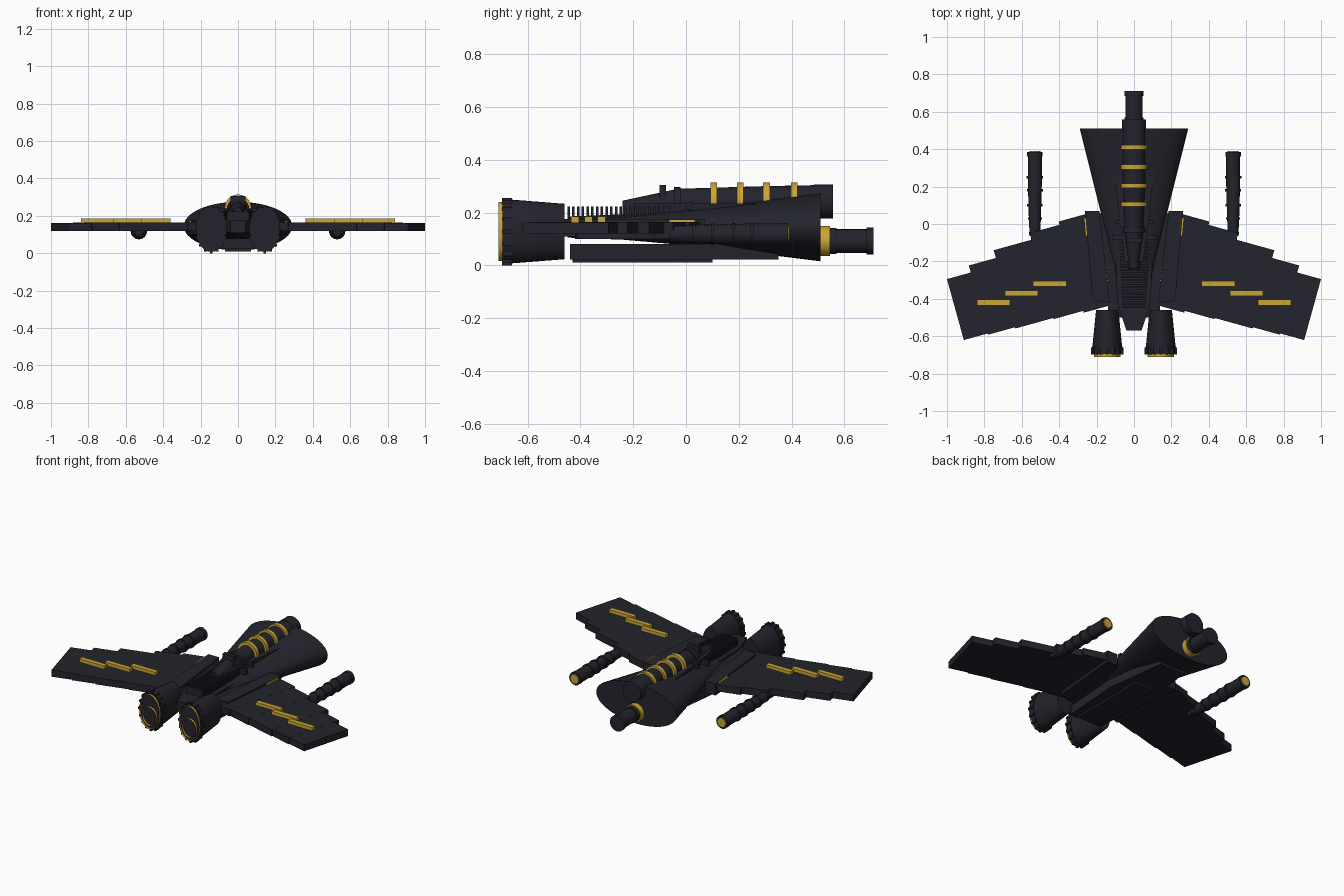
import bpy, bmesh, math
from mathutils import Matrix, Vector

if "Cube" in bpy.data.objects:
    bpy.data.objects.remove(bpy.data.objects["Cube"])


def material(name, rgb):
    m = bpy.data.materials.new(name)
    m.diffuse_color = (*rgb, 1)
    m.use_nodes = True
    m.node_tree.nodes["Principled BSDF"].inputs["Base Color"].default_value = m.diffuse_color
    return m


DARK = material("dark navy", (0.017, 0.017, 0.026))
GOLD = material("gold", (0.60, 0.38, 0.035))


def finish(bm, name, mat, smooth=False):
    bmesh.ops.recalc_face_normals(bm, faces=bm.faces)
    me = bpy.data.meshes.new(name)
    bm.to_mesh(me)
    bm.free()
    me.materials.append(mat)
    ob = bpy.data.objects.new(name, me)
    bpy.context.collection.objects.link(ob)
    if smooth:
        bpy.ops.object.select_all(action='DESELECT')
        ob.select_set(True)
        bpy.context.view_layer.objects.active = ob
        bpy.ops.object.shade_smooth_by_angle(angle=math.radians(35))
    return ob


def box(name, x, y, z, mat=DARK):
    """Box from (min, max) pairs."""
    bm = bmesh.new()
    mid = Vector([(a + b) / 2 for a, b in (x, y, z)])
    size = [abs(b - a) for a, b in (x, y, z)]
    bmesh.ops.create_cube(bm, size=1, matrix=Matrix.Translation(mid) @ Matrix.Diagonal((*size, 1)))
    return finish(bm, name, mat)


def slab(name, outline, z0, z1, mat=DARK):
    """Plan outline extruded between two heights."""
    bm = bmesh.new()
    f = bm.faces.new([bm.verts.new((x, y, z0)) for x, y in outline])
    ext = bmesh.ops.extrude_face_region(bm, geom=[f])
    for v in ext["geom"]:
        if isinstance(v, bmesh.types.BMVert):
            v.co.z = z1
    return finish(bm, name, mat)


def loft(name, stations, x=0, mat=DARK, n=32, capped=True):
    """Elliptical sections (y, centre z, half width, half height) along y."""
    bm = bmesh.new()
    rings = []
    for y, cz, rx, rz in stations:
        rings.append([bm.verts.new((x + rx * math.cos(2 * math.pi * i / n), y,
                                    cz + rz * math.sin(2 * math.pi * i / n))) for i in range(n)])
    for a, b in zip(rings, rings[1:]):
        for i in range(n):
            j = (i + 1) % n
            bm.faces.new((a[i], a[j], b[j], b[i]))
    if capped:
        bm.faces.new(rings[0])
        bm.faces.new(rings[-1])
    return finish(bm, name, mat, True)


def tube(name, y0, y1, x, z, r, mat=DARK, n=24):
    return loft(name, [(y0, z, r, r), (y1, z, r, r)], x, mat, n)


# Fuselage, flared towards the flat nose
loft("fuselage", [(-0.45, 0.145, 0.085, 0.04), (-0.24, 0.145, 0.105, 0.048),
                  (0.07, 0.145, 0.18, 0.075), (0.51, 0.145, 0.29, 0.13)], n=48)
slab("belly_tray", [(-0.115, -0.44), (0.115, -0.44), (0.14, -0.05), (0.09, 0.35),
                    (-0.09, 0.35), (-0.14, -0.05)], 0.022, 0.08)
box("belly_keel", (-0.07, 0.07), (-0.43, 0.10), (0.01, 0.03))
slab("tail_wedge", [(-0.04, -0.57), (0.04, -0.57), (0.09, -0.42), (0.1, -0.1),
                    (-0.1, -0.1), (-0.09, -0.42)], 0.11, 0.175)

# Nose gun with collar
tube("nose_collar", 0.50, 0.545, 0, 0.092, 0.057, GOLD)
tube("nose_barrel", 0.50, 0.70, 0, 0.092, 0.045)
tube("nose_muzzle", 0.685, 0.71, 0, 0.092, 0.051)
tube("nose_sleeve", 0.545, 0.57, 0, 0.092, 0.05)

# Canopy on a wedge base, with gold bands
slab("canopy_base", [(-0.05, -0.2), (0.05, -0.2), (0.11, 0.30), (-0.11, 0.30)], 0.15, 0.235)
loft("canopy", [(-0.24, 0.195, 0.03, 0.05), (-0.03, 0.235, 0.05, 0.055),
                (0.3, 0.24, 0.06, 0.06), (0.555, 0.243, 0.064, 0.062)])
tube("canopy_rim", 0.485, 0.558, 0, 0.242, 0.065)
for y in (0.105, 0.205, 0.305, 0.41):
    tube("canopy_band", y - 0.0125, y + 0.0125, 0, 0.243, 0.071, GOLD, 32)

# Cross bars and fin behind the canopy
box("rear_bar", (-0.115, 0.115), (-0.085, -0.06), (0.20, 0.225))
box("front_bar", (-0.10, 0.10), (0.0, 0.02), (0.21, 0.24))
box("dorsal_fin", (-0.04, 0.04), (-0.10, -0.075), (0.2, 0.305))
tube("canopy_rear_ring", -0.045, -0.02, 0, 0.236, 0.06)

# Spine slats
for i in range(20):
    y = -0.45 + i * 0.018
    w = 0.06 + 0.001 * i
    box("spine_slat", (-w, w), (y, y + 0.01), (0.165, 0.222))

# Stepped wing panels: span positions, leading edge offsets, trailing edge offsets
SPAN = (0.22, 0.385, 0.55, 0.76, 0.91, 1.042)
LEAD = (0.12, 0.102, 0.065, 0.022, -0.017)
TRAIL = (-0.385, -0.375, -0.369, -0.362, -0.355)
C, S = 0.964, 0.267


def mirrored(s, pts):
    return [(s * x, y) for x, y in pts]


def swept(u, v):
    return (C * u + S * v, -S * u + C * v)


for s in (-1, 1):
    for k in range(5):
        a, b, lead, trail = SPAN[k], SPAN[k + 1], LEAD[k], TRAIL[k]
        pts = [swept(a, lead), swept(b, lead), swept(b, trail), swept(a, trail)]
        slab("wing_panel", mirrored(s, pts), 0.12, 0.165 - 0.0005 * k)

    # Gold wing bars, each in two halves
    for k in range(3):
        x0, y0 = 0.362 + 0.15 * k, -0.32 - 0.05 * k
        box("wing_bar", (s * x0, s * (x0 + 0.177)), (y0 - 0.015, y0 + 0.015), (0.16, 0.185), GOLD)

    # Wing root housing with gold side plate
    slab("wing_root", mirrored(s, [(0.185, 0.07), (0.262, 0.07), (0.225, -0.36),
                                   (0.215, -0.41), (0.13, -0.42)]), 0.10, 0.176)
    slab("root_plate", mirrored(s, [(0.25, 0.035), (0.268, 0.035), (0.259, -0.065),
                                    (0.25, -0.065)]), 0.13, 0.174, GOLD)
    slab("side_rail", mirrored(s, [(0.09, 0.02), (0.185, 0.06), (0.13, -0.41), (0.09, -0.41)]),
         0.115, 0.16)

    # Wing guns with rings and gold muzzle
    gx, gz = s * 0.53, 0.118
    loft("gun_barrel", [(-0.065, gz, 0.028, 0.03), (0.05, gz, 0.033, 0.036),
                        (0.25, gz, 0.038, 0.04), (0.385, gz, 0.038, 0.04)], gx, n=16)
    for y, r in ((-0.05, 0.032), (0.03, 0.038), (0.10, 0.041), (0.18, 0.043), (0.25, 0.044)):
        tube("gun_ring", y - 0.006, y + 0.006, gx, gz, r, n=16)
    tube("gun_tip", 0.36, 0.386, gx, gz, 0.042, n=16)
    tube("gun_muzzle", 0.38, 0.391, gx, gz, 0.03, GOLD, 8)
    box("gun_mount", (gx - 0.02, gx + 0.02), (-0.12, -0.03), (0.10, 0.14))

    # Engines: tapered pods, toothed collars and thin gold rims
    ex, ez = s * 0.143, 0.128
    loft("engine_pod", [(-0.695, ez, 0.078, 0.118), (-0.65, ez, 0.079, 0.12),
                        (-0.46, ez, 0.06, 0.105)], ex)
    loft("engine_collar", [(-0.69, ez, 0.082, 0.121), (-0.655, ez, 0.082, 0.121)], ex)
    for k in range(16):
        t = 2 * math.pi * k / 16
        x, z = ex + 0.081 * math.cos(t), ez + 0.121 * math.sin(t)
        box("engine_tooth", (x - 0.007, x + 0.007), (-0.697, -0.66), (z - 0.007, z + 0.007))
    for rx, rz, cz in ((0.072, 0.112, ez), (0.05, 0.06, ez - 0.03)):
        loft("engine_rim", [(-0.71, cz, rx, rz), (-0.69, cz, rx, rz)], ex, GOLD, capped=False)
    # Strut joining engine to the body
    box("engine_strut", (s * 0.06, s * 0.14), (-0.50, -0.40), (0.12, 0.16))
